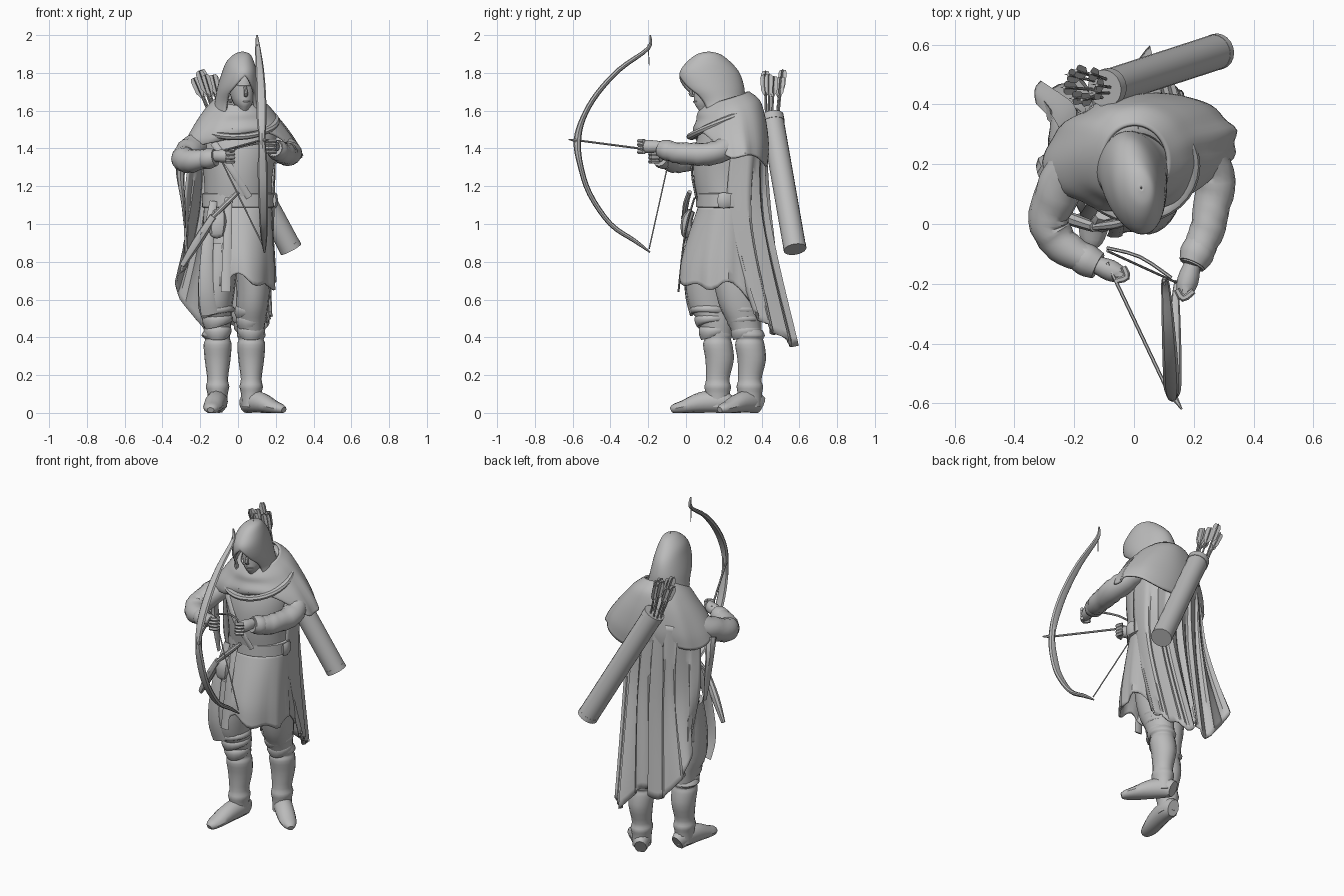
import bpy, bmesh, math, random
from mathutils import Vector

random.seed(4)
cloth = bpy.data.materials.new("plain grey")
cloth.diffuse_color = (0.5, 0.5, 0.5, 1)


def smooth(points, steps):
    """Catmull-Rom interpolation of tuples of any length."""
    out = []
    for i in range(len(points) - 1):
        p0, p1, p2 = points[max(i - 1, 0)], points[i], points[i + 1]
        p3 = points[min(i + 2, len(points) - 1)]
        for s in range(steps):
            t = s / steps
            out.append(tuple(0.5 * (2 * b + (c - a) * t + (2 * a - 5 * b + 4 * c - d) * t * t
                             + (3 * b - a - 3 * c + d) * t ** 3) for a, b, c, d in zip(p0, p1, p2, p3)))
    return out + [tuple(points[-1])]


def skin(name, rings, closed=True, caps=True, thick=0):
    bm = bmesh.new()
    rows = [[bm.verts.new(p) for p in r] for r in rings]
    n = len(rows[0])
    for i in range(len(rows) - 1):
        for j in range(n if closed else n - 1):
            k = (j + 1) % n
            bm.faces.new((rows[i][j], rows[i][k], rows[i + 1][k], rows[i + 1][j]))
    if caps:
        bm.faces.new(rows[0])
        bm.faces.new(rows[-1])
    bmesh.ops.remove_doubles(bm, verts=bm.verts, dist=1e-5)
    bmesh.ops.recalc_face_normals(bm, faces=bm.faces)
    me = bpy.data.meshes.new(name)
    bm.to_mesh(me)
    bm.free()
    me.materials.append(cloth)
    ob = bpy.data.objects.new(name, me)
    bpy.context.collection.objects.link(ob)
    if thick:
        m = ob.modifiers.new("thickness", "SOLIDIFY")
        m.thickness, m.offset = thick, -1
    return ob


def loft(name, st, n=28, steps=3, yaw=0, fold=0, k=9, hem=None, tilt=0, gap=None, **kw):
    """Stack of level ellipses (x, y, z, rx, ry); folds and hem shape grow along the stack.
    gap(z) is the half angle left open at the front."""
    st, rings = smooth(st, steps), []
    for i, (x, y, z, a, b) in enumerate(st):
        g, ring = i / (len(st) - 1), []
        o = gap(z) if gap else 0
        for j in range(n + 1 if gap else n):
            t = 1.5 * math.pi + o + (2 * math.pi - 2 * o) * j / n
            f = 1 + fold * g * math.sin(k * t + 2 * math.sin(3 * t))
            u, v = a * f * math.cos(t), b * f * math.sin(t)
            ring.append((x + u * math.cos(yaw) - v * math.sin(yaw),
                         y + u * math.sin(yaw) + v * math.cos(yaw),
                         z + (hem(t) * g * g if hem else 0) + tilt * v * (1 - g)))
        rings.append(ring)
    return skin(name, rings, closed=not gap, **kw)


def sweep(name, pts, n=10, steps=3, ref=(0, 0, 1), floor=False, crease=0):
    """Tube along (x, y, z, half width, half height)."""
    pts, rings = smooth(pts, steps), []
    for i, p in enumerate(pts):
        t = (Vector(pts[min(i + 1, len(pts) - 1)][:3]) - Vector(pts[max(i - 1, 0)][:3])).normalized()
        s = t.cross(Vector(ref)).normalized()
        m = s.cross(t)
        ring = []
        for j in range(n):
            q = 2 * math.pi * j / n
            f = 1 + crease * math.sin(2.1 * i + 2 * math.sin(q + i))
            ring.append(Vector(p[:3]) + s * p[3] * f * math.cos(q) + m * p[4] * f * math.sin(q))
        if floor:
            for v in ring:
                v.z = max(v.z, 0)
        rings.append(ring)
    return skin(name, rings)


# Legs, wrinkled boots and feet
loft("right_trouser", [(-.09, .15, .9, .1, .13), (-.11, .135, .7, .1, .135), (-.12, .135, .56, .09, .115),
                       (-.11, .16, .48, .075, .09), (-.11, .17, .4, .065, .075)], 16, fold=.05, k=5)
loft("left_trouser", [(.07, .24, .9, .1, .12), (.08, .27, .68, .09, .12), (.075, .29, .56, .085, .11),
                      (.07, .31, .48, .075, .09), (.07, .33, .4, .065, .075)], 16, fold=.05, k=5)
for side, x, y, dx in (("right", -.108, .168, -.01), ("left", .07, .338, .0)):
    loft(side + "_boot", [(x, y - .01, .44, .068, .075), (x + dx, y, .41, .076, .08), (x, y, .39, .066, .07),
                          (x, y, .36, .074, .078), (x, y + .01, .28, .068, .075), (x, y, .18, .055, .062),
                          (x, y, .14, .062, .07), (x, y, .1, .054, .064), (x, y, .03, .05, .06)], 16)
    for q, z in enumerate((.43, .49, .54)):
        loft(side + "_knee_wrap", [(x, y - .02 - q * .012, z + d, .065 + q * .008 + e, .072 + q * .01 + e)
                                   for d, e in ((.03, -.005), (.015, .008), (-.01, .006), (-.025, -.005))],
             16, 2, hem=lambda t: .02 * math.sin(t + q))
sweep("right_foot", [(-.1, .23, .04, .035, .05), (-.105, .18, .06, .052, .06), (-.12, .08, .055, .055, .055),
                     (-.135, -.01, .032, .05, .036), (-.142, -.06, .022, .036, .026), (-.145, -.078, .015, .018, .015)],
      12, floor=True)
sweep("left_foot", [(.04, .395, .04, .035, .05), (.065, .35, .06, .052, .06), (.12, .29, .055, .055, .055),
                    (.185, .23, .032, .05, .036), (.225, .195, .022, .036, .026), (.243, .178, .015, .018, .015)],
      12, floor=True)

# Tunic body, belt and skirt
loft("tunic", [(.01, .23, 1.6, .1, .1), (0, .24, 1.53, .2, .15), (0, .225, 1.4, .205, .18),
               (0, .215, 1.25, .182, .175), (0, .217, 1.08, .175, .15)], yaw=.12)
loft("belt", [(0, .22, 1.165, .18, .15), (0, .22, 1.16, .19, .165), (0, .22, 1.09, .192, .167),
              (0, .22, 1.085, .18, .15)], steps=1)
loft("skirt", [(0, .222, 1.1, .18, .155), (0, .205, .95, .187, .19), (0, .195, .8, .195, .22),
               (0, .195, .69, .198, .23)], 48, 4, fold=.045, k=10, caps=False, thick=.012,
     hem=lambda t: -.17 * max(0, math.sin(t)) + .03 * math.sin(3 * t) + .02 * math.sin(7 * t))
sweep("buckle", [(.193, .17, 1.125, .008, .035), (.2, .2, 1.125, .012, .042), (.193, .235, 1.125, .008, .035)], 8)
sweep("belt_tail", [(-.05, .045, 1.14, .02, .006), (-.055, -.005, .95, .022, .006), (-.065, -.04, .64, .026, .006)],
      6, ref=(0, 1, 0))
sweep("side_sash", [(-.13, .08, 1.12, .02, .006), (-.16, .02, .9, .03, .008), (-.17, .0, .66, .04, .008),
                    (-.15, .03, .52, .045, .01)], 8, ref=(0, 1, 0))
sweep("chest_strap", [(-.13, .075, 1.43, .018, .006), (-.04, .03, 1.3, .018, .006), (.06, .055, 1.14, .018, .006)],
      6, ref=(0, 1, 0))
sweep("long_knife_handle", [(.0, .02, 1.17, .012, .012), (-.06, .0, 1.11, .016, .014), (-.14, -.01, 1.03, .012, .012)], 8)
sweep("long_knife_sheath", [(-.13, -.01, 1.04, .018, .022), (-.22, .02, .9, .022, .026), (-.295, .05, .78, .01, .016)], 8)
sweep("belt_pouch", [(-.1, .03, 1.07, .03, .02), (-.105, .005, 1.02, .045, .03), (-.11, .005, .95, .04, .03),
                     (-.11, .01, .93, .02, .015)], 8, ref=(0, 1, 0))

# Shoulder cape, high at the nape and lifted at the front, with draped neck folds
loft("shoulder_cape", [(.005, .21, 1.665, .11, .125), (.005, .225, 1.62, .165, .165), (.005, .235, 1.56, .215, .18),
                       (.01, .235, 1.49, .265, .195), (.015, .24, 1.42, .305, .195), (.018, .245, 1.36, .328, .18)],
     64, 4, yaw=.15, fold=.025, k=8, tilt=.3, caps=False, thick=.012,
     hem=lambda t: .12 * max(0, -math.sin(t)) ** 2 + .02 * math.sin(4 * t) - .04 * max(0, math.sin(t)))
for q, (z, a, b, dip, r) in enumerate(((1.605, .12, .115, .05, .028), (1.575, .15, .14, .055, .026),
                                       (1.535, .19, .17, .05, .022))):
    loop = []
    for j in range(33):
        t = 2 * math.pi * j / 32 + 1.57
        loop.append((.01 + a * math.cos(t), .21 + b * math.sin(t) - .008 * q,
                     z + dip * math.sin(t) - .025 * math.cos(t + q), r, r * .8))
    sweep("neck_fold", loop, 8, 1)

# Hood with a pointed face opening, and the head inside
loft("hood", [(.025, .12, 1.913, .004, .004), (.022, .12, 1.90, .04, .06), (.012, .12, 1.86, .07, .115),
              (.007, .125, 1.80, .089, .161), (0, .145, 1.72, .107, .166), (-.005, .18, 1.64, .118, .135),
              (0, .205, 1.57, .14, .14)], 40, 5, yaw=.2, caps=False, thick=.014,
     gap=lambda z: .72 * min(1, max(0, 1.785 - z) / .1) ** .75)
loft("head", [(.02, .13, 1.82, .02, .03), (.02, .13, 1.79, .058, .078), (.02, .13, 1.74, .066, .09),
              (.022, .13, 1.69, .064, .088), (.026, .12, 1.64, .05, .078), (.028, .115, 1.605, .028, .05),
              (.025, .14, 1.57, .045, .05), (.02, .17, 1.5, .05, .055)], 20, 2, yaw=.2)
sweep("nose", [(.037, .045, 1.735, .007, .006), (.042, .024, 1.69, .011, .011), (.04, .042, 1.678, .009, .006)],
      8, ref=(0, 1, 0))
sweep("brow", [(-.02, .065, 1.738, .005, .006), (.037, .039, 1.732, .007, .007), (.08, .075, 1.738, .005, .006)], 6)
sweep("mouth", [(.02, .053, 1.648, .005, .004), (.042, .043, 1.647, .007, .005), (.062, .06, 1.648, .005, .004)], 6)

# Arms, cuffs and hands
sweep("right_arm", [(-.17, .24, 1.46, .07, .06), (-.245, .13, 1.395, .076, .068), (-.285, .01, 1.345, .066, .068),
                    (-.24, -.07, 1.335, .06, .062), (-.13, -.135, 1.352, .042, .042)], 16, 5, crease=.05)
sweep("left_arm", [(.21, .28, 1.45, .06, .06), (.268, .17, 1.38, .068, .062), (.258, .04, 1.37, .06, .06),
                   (.23, -.06, 1.38, .055, .056), (.195, -.14, 1.4, .04, .042)], 16, 5, crease=.05)
sweep("sleeve_drape", [(-.285, .17, 1.36, .04, .035), (-.305, .2, 1.26, .022, .03), (-.29, .2, 1.12, .012, .03),
                       (-.28, .21, .98, .006, .012)], 8, ref=(0, 1, 0))
sweep("right_cuff", [(-.2, -.095, 1.34, .045, .045), (-.16, -.12, 1.345, .055, .055), (-.12, -.14, 1.352, .046, .046)], 12)
sweep("left_cuff", [(.225, -.06, 1.38, .05, .05), (.21, -.1, 1.39, .058, .056), (.195, -.135, 1.4, .046, .046)], 12)
for side, hx, hy, hz, dx, dy in (("right", -.08, -.155, 1.36, .85, -.35), ("left", .18, -.19, 1.41, -.25, -.9)):
    sweep(side + "_hand", [(hx - dx * .06, hy - dy * .06, hz, .028, .03), (hx, hy, hz, .036, .036),
                           (hx + dx * .05, hy + dy * .05, hz, .026, .034)], 10)
    for q in range(4):
        z = hz + .03 - q * .02
        sx, sy = (-dy, dx) if side == "right" else (dy, -dx)
        sweep(side + "_finger", [(hx + dx * .03 - sx * .03, hy + dy * .03 - sy * .03, z, .01, .01),
                                 (hx + dx * .065, hy + dy * .065, z, .012, .011),
                                 (hx + dx * .04 + sx * .03, hy + dy * .04 + sy * .03, z, .01, .01)], 6)

# Long cloak: three control rows from the x+ edge around the back to the x- edge
rows = [[(.21, .25, 1.48), (.19, .36, 1.48), (.08, .41, 1.48), (-.02, .42, 1.48), (-.12, .4, 1.48),
         (-.2, .34, 1.46), (-.25, .22, 1.42)],
        [(.175, .22, 1.02), (.185, .34, 1.02), (.1, .425, 1.02), (0, .44, 1.02), (-.12, .42, 1.02),
         (-.22, .38, 1.05), (-.285, .28, 1.1)],
        [(.175, .36, .52), (.15, .45, .45), (.06, .58, .35), (-.04, .5, .47), (-.15, .475, .42),
         (-.33, .455, .66), (-.27, .36, .78)]]
cols = [smooth(c, 9) for c in zip(*[smooth(r, 8) for r in rows])]
sheet = []
for j, col in enumerate(cols):
    amp = .015 * math.sin(j * 1.15) + .008 * math.sin(j * 2.3)
    sheet.append([(x + .3 * amp * i / 18, y + amp * min(1, i / 10), z) for i, (x, y, z) in enumerate(col)])
skin("cloak", sheet, closed=False, caps=False, thick=.012)

# Quiver with rim bands and arrows
top, end = Vector((-.095, .455, 1.565)), Vector((.28, .577, .868))


def band(name, a, b, r):
    sweep(name, [(*top.lerp(end, a), r, r), (*top.lerp(end, b), r, r)], 20, 1)


band("quiver", 0, 1, .06)
band("quiver_rim", -.01, .04, .063)
band("quiver_base", .97, 1.003, .061)
for q in range(8):
    a = q * 2.4
    foot = top + Vector((.03 * math.cos(a), .03 * math.sin(a), -.05))
    tip = Vector((-.18 + .055 * math.cos(a), .465 + .05 * math.sin(a), random.uniform(1.77, 1.82)))
    sweep("arrow_shaft", [(*foot, .005, .005), (*tip, .005, .005)], 6, 1)
    for w, h in ((.022, .002), (.002, .022)):
        sweep("arrow_feather", [(*foot.lerp(tip, f), w * s + .001, h * s + .001)
                                for f, s in ((.58, .1), (.7, .9), (.94, 1), (1, .7))], 4, 1)

# Bow, nocked arrow and loose string
sweep("bow", [(.10, -.19, 2.0, .004, .005), (.105, -.2, 1.93, .01, .014), (.115, -.35, 1.82, .013, .022),
              (.122, -.47, 1.69, .014, .026), (.125, -.545, 1.56, .015, .026), (.128, -.575, 1.44, .02, .018),
              (.13, -.56, 1.315, .015, .026), (.133, -.51, 1.16, .014, .026), (.136, -.4, 1.0, .013, .022),
              (.138, -.27, .91, .011, .015), (.14, -.19, .85, .004, .005)], 8, 4, ref=(1, 0, 0))
sweep("bow_spike", [(.128, -.57, 1.44, .014, .014), (.16, -.62, 1.448, .003, .003)], 6, 1)
sweep("nocked_arrow", [(-.09, -.13, 1.385, .006, .006), (.128, -.59, 1.445, .006, .006)], 6, 1)
sweep("lower_string", [(.14, -.195, .87, .004, .004), (-.09, -.09, 1.34, .004, .004)], 6, 1)
sweep("drawn_string", [(-.09, -.08, 1.37, .006, .006), (.02, -.11, 1.41, .006, .006), (.125, -.18, 1.43, .006, .006)], 6)
sweep("upper_string_end", [(.102, -.2, 1.95, .004, .004), (.104, -.195, 1.84, .002, .002)], 6, 1, ref=(0, 1, 0))

# Smooth shading with sharp creases
bpy.ops.object.select_all(action="SELECT")
bpy.context.view_layer.objects.active = bpy.context.selected_objects[0]
bpy.ops.object.shade_smooth_by_angle(angle=math.radians(38))
